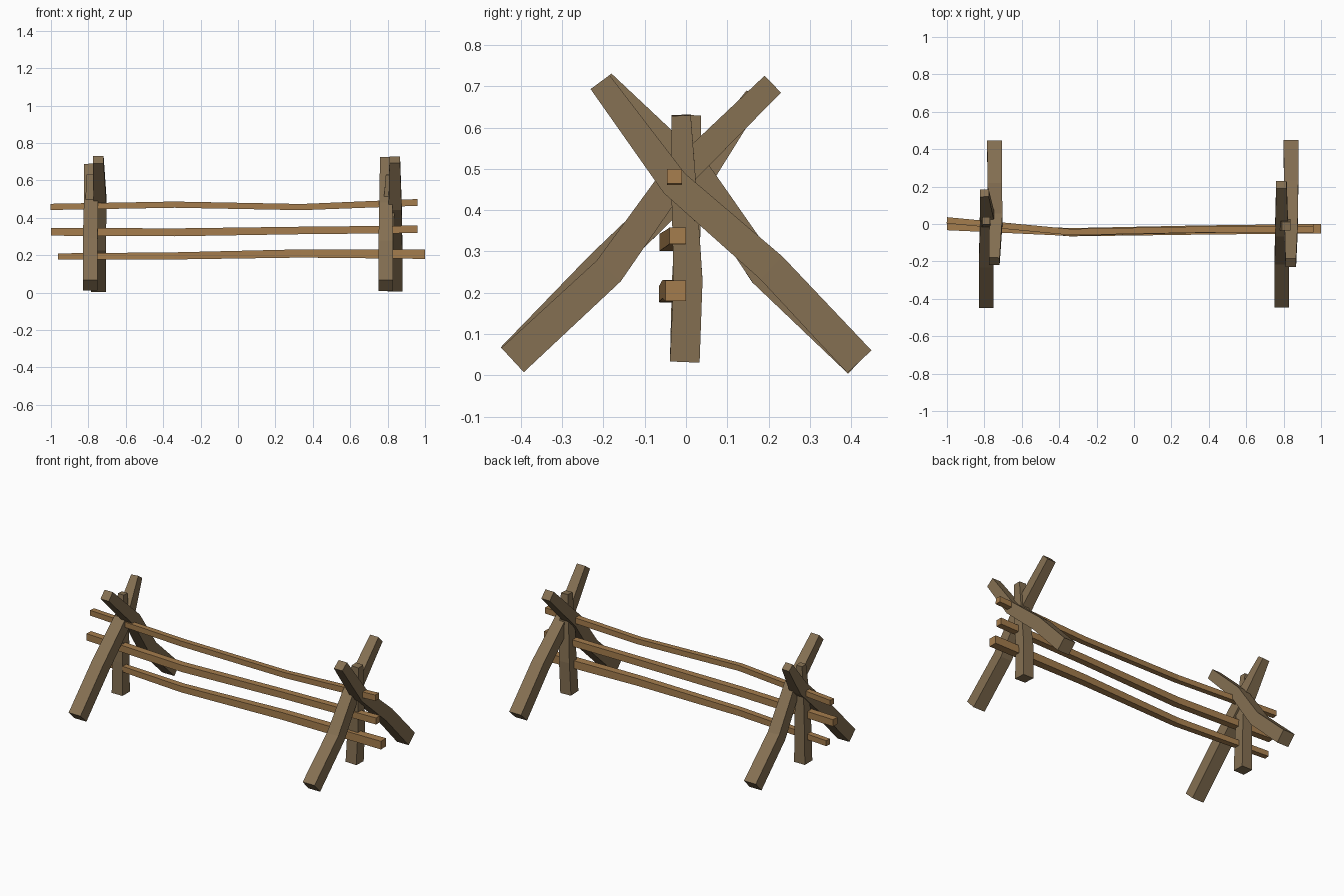
import bpy, bmesh
from mathutils import Vector

if "Cube" in bpy.data.objects:
    bpy.data.objects.remove(bpy.data.objects["Cube"])


def material(name, rgb):
    m = bpy.data.materials.new(name)
    m.diffuse_color = (*rgb, 1)
    m.use_nodes = True
    m.node_tree.nodes["Principled BSDF"].inputs["Base Color"].default_value = m.diffuse_color
    return m


dark_wood = material("weathered_wood", (0.235, 0.162, 0.085))
light_wood = material("light_wood", (0.375, 0.205, 0.075))


def beam(name, points, sizes, side, mat):
    """Square timber swept along points, one width per point, with flat faces."""
    pts = [Vector(p) for p in points]
    bm = bmesh.new()
    rings = []
    for i, p in enumerate(pts):
        t = Vector()
        if i > 0:
            t += (p - pts[i - 1]).normalized()
        if i < len(pts) - 1:
            t += (pts[i + 1] - p).normalized()
        t.normalize()
        u = Vector(side)
        u = (u - t * u.dot(t)).normalized()
        v = t.cross(u)
        h = sizes[i] / 2
        rings.append([bm.verts.new(p + u * a * h + v * b * h)
                      for a, b in ((-1, -1), (1, -1), (1, 1), (-1, 1))])
    for r0, r1 in zip(rings, rings[1:]):
        for k in range(4):
            n = (k + 1) % 4
            bm.faces.new((r0[k], r0[n], r1[n], r1[k]))
    bm.faces.new(rings[0][::-1])
    bm.faces.new(rings[-1])
    bmesh.ops.recalc_face_normals(bm, faces=bm.faces)
    me = bpy.data.meshes.new(name)
    bm.to_mesh(me)
    bm.free()
    me.materials.append(mat)
    bpy.context.collection.objects.link(bpy.data.objects.new(name, me))


X, Y = (1, 0, 0), (0, 1, 0)

# Crossed legs, foot to head
leg = [0.08, 0.077, 0.07, 0.057]
beam("left_front_leg", [(-.79, -.42, .04), (-.79, -.205, .263), (-.785, .04, .5), (-.80, .165, .675)],
     [.08, .079, .075, .047], X, dark_wood)
beam("left_back_leg", [(-.745, .42, .033), (-.745, .19, .25), (-.738, .03, .485), (-.747, -.2, .71)],
     leg, X, dark_wood)
beam("right_front_leg", [(.79, -.42, .037), (.79, -.187, .253), (.79, -.04, .46), (.788, .21, .705)],
     leg, X, dark_wood)
beam("right_back_leg", [(.84, .42, .033), (.84, .207, .26), (.84, -.028, .465), (.838, -.208, .71)],
     leg, X, dark_wood)

# Upright posts
beam("left_post", [(-.79, -.003, .033), (-.79, 0, .23), (-.79, .006, .43), (-.79, .017, .63)],
     [.072, .068, .058, .039], X, dark_wood)
beam("right_post", [(.79, -.003, .033), (.795, .005, .23), (.805, -.004, .43), (.814, -.012, .63)],
     [.072, .07, .062, .047], X, dark_wood)

# Three rails, left to right
beam("top_rail", [(-1, .02, .458), (-.34, -.043, .47), (.34, -.03, .457), (.96, -.028, .482)],
     [.033, .033, .033, .036], Y, light_wood)
beam("middle_rail", [(-1, -.012, .325), (-.34, -.043, .322), (.34, -.028, .332), (.96, -.02, .338)],
     [.042, .042, .04, .04], Y, light_wood)
beam("bottom_rail", [(-.96, 0, .193), (-.34, -.047, .196), (.34, -.035, .209), (1, -.025, .205)],
     [.033, .038, .044, .05], Y, light_wood)
